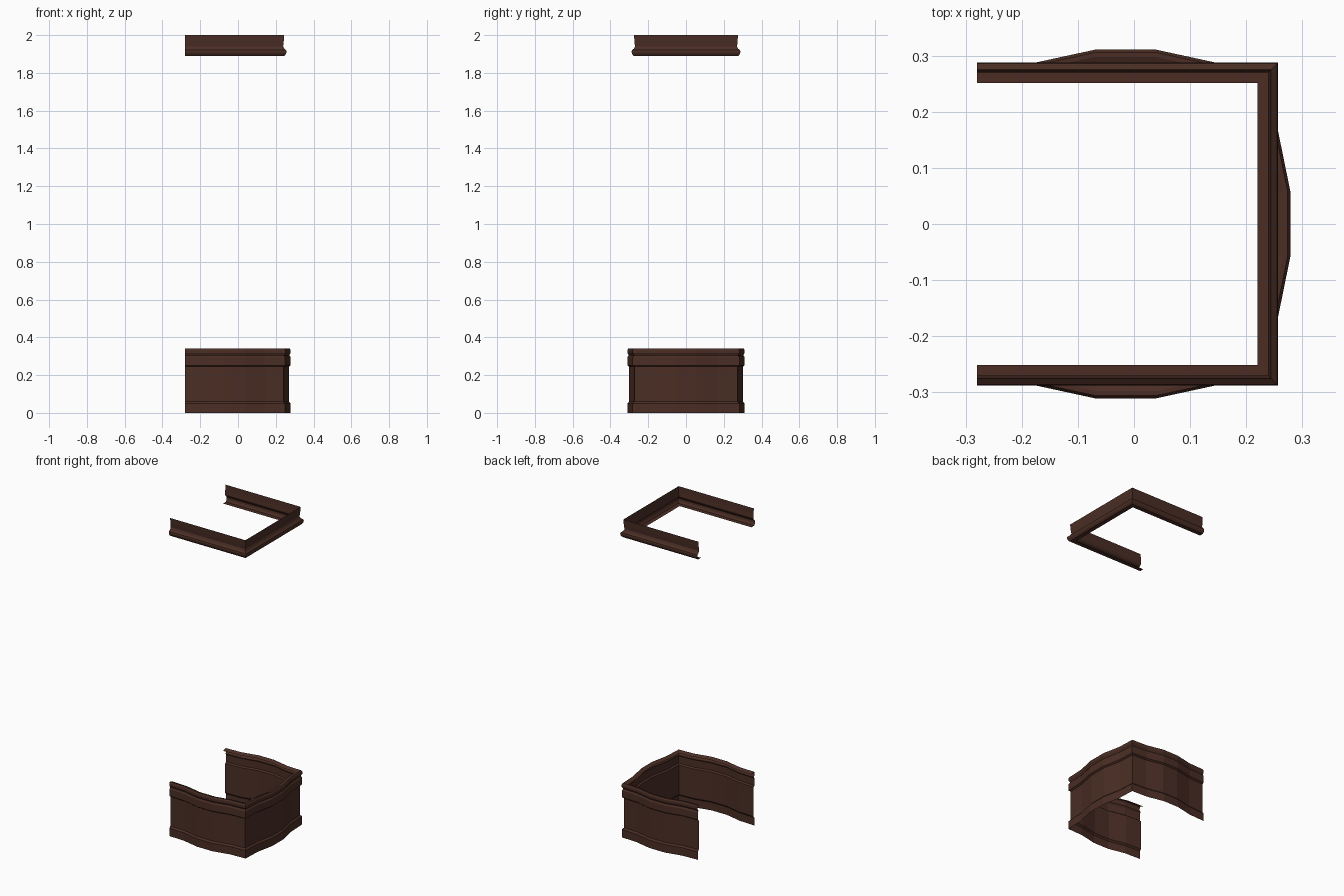
import bpy, bmesh

if "Cube" in bpy.data.objects:
    bpy.data.objects.remove(bpy.data.objects["Cube"])

# One dark wood colour for everything
wood = bpy.data.materials.new("dark brown wood")
wood.diffuse_color = (0.07, 0.027, 0.018, 1)
wood.use_nodes = True
wood.node_tree.nodes["Principled BSDF"].inputs["Base Color"].default_value = wood.diffuse_color

BACK_X = -0.28
BOW = [0, 0.005, 0.028, 0.028, 0.005, 0]   # serpentine bulge along each side


def u_path(half_x, half_y, bow):
    """Three-sided path: list of (x, y, outward x, outward y)."""
    n = len(bow) - 1
    side = []
    for i, b in enumerate(bow):
        x = BACK_X + (half_x - BACK_X) * i / n
        side.append((x, -half_y - b, 1 if i == n else 0, -1))
    end = []
    for i in range(1, n):
        end.append((half_x + bow[i], -half_y + 2 * half_y * i / n, 1, 0))
    far = [(x, -y, dx, -dy) for x, y, dx, dy in reversed(side)]
    return side + end + far


def sweep(name, path, profile):
    """Sweep an open profile of (offset, z) along the path."""
    bm = bmesh.new()
    rows = [[bm.verts.new((x + dx * o, y + dy * o, z)) for o, z in profile]
            for x, y, dx, dy in path]
    for a, b in zip(rows, rows[1:]):
        for k in range(len(profile) - 1):
            bm.faces.new((a[k], b[k], b[k + 1], a[k + 1]))
    me = bpy.data.meshes.new(name)
    bm.to_mesh(me)
    bm.free()
    me.materials.append(wood)
    ob = bpy.data.objects.new(name, me)
    bpy.context.collection.objects.link(ob)
    return ob


# Base skirt: plinth band, recessed body, upper band, rounded cap, inward lip
sweep("base_skirt", u_path(0.25, 0.282, BOW), [
    (0, 0), (0, 0.05), (-0.009, 0.06), (-0.009, 0.245),
    (0, 0.252), (0, 0.295), (-0.006, 0.305), (-0.003, 0.312),
    (0.001, 0.318), (0.001, 0.332), (-0.004, 0.34), (-0.012, 0.34),
    (-0.03, 0.332)])

# Crown moulding: upright wall, bead at the bottom, inward lip
sweep("crown_moulding", u_path(0.257, 0.288, [0, 0]), [
    (-0.013, 2.0), (-0.015, 1.965), (-0.018, 1.94), (-0.012, 1.928),
    (-0.002, 1.92), (0, 1.912), (-0.002, 1.902), (-0.010, 1.89),
    (-0.037, 1.89)])
